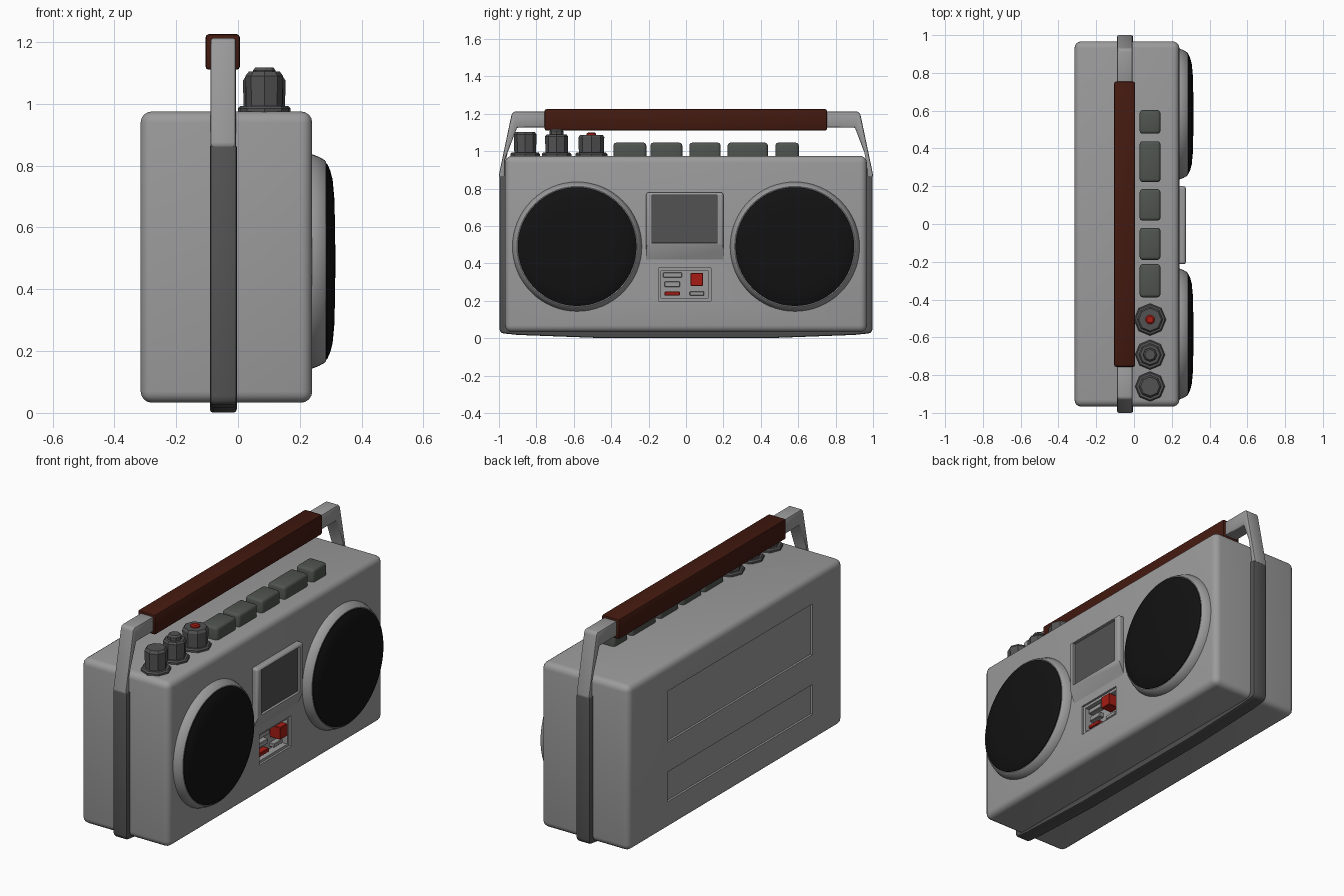
import bpy, bmesh, math
from mathutils import Matrix

if "Cube" in bpy.data.objects:
    bpy.data.objects.remove(bpy.data.objects["Cube"])


def material(name, r, g, b):
    m = bpy.data.materials.new(name)
    m.diffuse_color = (r, g, b, 1)
    m.use_nodes = True
    m.node_tree.nodes["Principled BSDF"].inputs["Base Color"].default_value = m.diffuse_color
    return m


GREY = material("grey", 0.33, 0.33, 0.33)
DARK = material("dark_grey", 0.085, 0.085, 0.085)
KEY = material("key_grey", 0.08, 0.09, 0.08)
BLACK = material("black", 0.006, 0.006, 0.006)
RED = material("red", 0.38, 0.012, 0.007)
BROWN = material("brown", 0.056, 0.01, 0.005)


def finish(name, bm, mat=GREY, bevel=0, seg=2, smooth=True):
    bmesh.ops.recalc_face_normals(bm, faces=bm.faces)
    if bevel:
        edges = [e for e in bm.edges if e.calc_face_angle(0) > math.radians(25)]
        bmesh.ops.bevel(bm, geom=edges, offset=bevel, segments=seg,
                        profile=0.5, affect='EDGES', clamp_overlap=True)
    me = bpy.data.meshes.new(name)
    bm.to_mesh(me)
    bm.free()
    ob = bpy.data.objects.new(name, me)
    bpy.context.collection.objects.link(ob)
    me.materials.append(mat)
    if smooth:
        shade(ob)
    return ob


def shade(ob):
    bpy.ops.object.select_all(action='DESELECT')
    ob.select_set(True)
    bpy.context.view_layer.objects.active = ob
    bpy.ops.object.shade_smooth_by_angle(angle=math.radians(35))


def box(name, x, y, z, mat=GREY, bevel=0, seg=2):
    """Box from (min, max) ranges."""
    bm = bmesh.new()
    bmesh.ops.create_cube(bm, size=1)
    for v in bm.verts:
        v.co = [r[0] + (c + 0.5) * (r[1] - r[0]) for c, r in zip(v.co, (x, y, z))]
    return finish(name, bm, mat, bevel, seg, bevel > 0)


def extrude(name, pts, offset, mat=GREY, bevel=0, seg=2):
    """Extrude a closed 3D outline along an offset."""
    bm = bmesh.new()
    f = bm.faces.new([bm.verts.new(p) for p in pts])
    new = bmesh.ops.extrude_face_region(bm, geom=[f])['geom']
    bmesh.ops.translate(bm, vec=offset, verts=[g for g in new if isinstance(g, bmesh.types.BMVert)])
    return finish(name, bm, mat, bevel, seg)


def lathe(name, profile, n, loc, mat=GREY, along_x=False, smooth=True):
    """Revolve (radius, height) points about z, or about x."""
    bm = bmesh.new()
    rings = [[bm.verts.new((r * math.cos(2 * math.pi * i / n), r * math.sin(2 * math.pi * i / n), h))
              for i in range(n)] for r, h in profile]
    for a, b in zip(rings, rings[1:]):
        for i in range(n):
            bm.faces.new((a[i], a[(i + 1) % n], b[(i + 1) % n], b[i]))
    bm.faces.new(rings[0])
    bm.faces.new(rings[-1])
    if along_x:
        bm.transform(Matrix.Rotation(math.pi / 2, 4, 'Y'))
    bm.transform(Matrix.Translation(loc))
    return finish(name, bm, mat, smooth=smooth)


def carve(ob, *ranges):
    """Cut box-shaped recesses into an object."""
    for r in ranges:
        cutter = box("cutter", *r)
        cutter.hide_render = True
        mod = ob.modifiers.new("recess", 'BOOLEAN')
        mod.operation = 'DIFFERENCE'
        mod.solver = 'EXACT'
        mod.object = cutter
        bpy.context.view_layer.objects.active = ob
        bpy.ops.object.modifier_apply(modifier=mod.name)
        bpy.data.objects.remove(cutter)
    shade(ob)


# Case with two recessed back panels and the stepped control recess
body = box("case", (-0.315, 0.24), (-0.967, 0.967), (0.033, 0.975), bevel=0.036, seg=4)
carve(body,
      ((-0.4, -0.303), (-0.69, 0.615), (0.53, 0.82)),
      ((-0.4, -0.303), (-0.69, 0.615), (0.19, 0.36)),
      ((0.228, 0.3), (-0.148, 0.135), (0.2, 0.375)),
      ((0.185, 0.3), (-0.133, 0.12), (0.215, 0.36)))

# Control switches inside the recess
switches = [(-0.122, -0.022, 0.325, 0.352, 0.215, GREY), (-0.115, -0.033, 0.275, 0.303, 0.215, GREY),
            (-0.115, -0.033, 0.228, 0.25, 0.22, RED), (0.025, 0.091, 0.28, 0.35, 0.25, RED),
            (0.02, 0.097, 0.228, 0.25, 0.215, GREY)]
for i, (y0, y1, z0, z1, x1, mat) in enumerate(switches):
    box(f"switch_{i + 1}", (0.18, x1), (y0, y1), (z0, z1), mat, 0.003, 1)

# Cassette door: hood that slopes back into the case, with a sunken dark window
door = extrude("cassette_door",
               [(0.21, -0.213, 0.385), (0.225, -0.213, 0.385), (0.275, -0.213, 0.505),
                (0.275, -0.213, 0.78), (0.21, -0.213, 0.78)], (0, 0.413, 0))
edges_bm = bmesh.new()
edges_bm.from_mesh(door.data)
rim = [e for e in edges_bm.edges if all(v.co.z > 0.5 for v in e.verts)
       and (min(v.co.x for v in e.verts) > 0.27 or min(v.co.z for v in e.verts) > 0.77)
       and not all(abs(v.co.z - 0.505) < 0.01 for v in e.verts)]
bmesh.ops.bevel(edges_bm, geom=rim, offset=0.014, segments=3, profile=0.5, affect='EDGES')
edges_bm.to_mesh(door.data)
edges_bm.free()
carve(door, ((0.252, 0.3), (-0.183, 0.167), (0.508, 0.766)))
box("cassette_window", (0.245, 0.262), (-0.182, 0.166), (0.509, 0.765), DARK)

# Speakers: flared ring and domed grille
for side, y in (("left", -0.582), ("right", 0.582)):
    lathe(f"{side}_speaker_ring",
          [(0.346, 0.22), (0.346, 0.242), (0.338, 0.262), (0.328, 0.28), (0.322, 0.285), (0.312, 0.283), (0.31, 0.25)],
          64, (0, y, 0.49), GREY, True)
    lathe(f"{side}_speaker_grille",
          [(0.317, 0.26), (0.317, 0.288), (0.295, 0.298), (0.265, 0.306), (0.2, 0.312), (0.1, 0.314), (0.02, 0.315)],
          64, (0, y, 0.49), BLACK, True)

# Piano-key buttons
for i, (y0, y1) in enumerate([(-0.388, -0.212), (-0.19, -0.02), (0.018, 0.185), (0.222, 0.438), (0.478, 0.603)]):
    box(f"key_{i + 1}", (0.03, 0.14), (y0, y1), (0.94, 1.046), KEY, 0.016, 3)

# Octagonal knobs on flanges
knobs = [("volume", -0.86, [(0.079, 0.96), (0.079, 0.985), (0.072, 0.993), (0.058, 0.993), (0.061, 1.09), (0.05, 1.104)]),
         ("tone", -0.692, [(0.079, 0.96), (0.079, 0.985), (0.072, 0.993), (0.06, 0.993), (0.061, 1.08), (0.053, 1.09),
                           (0.037, 1.09), (0.037, 1.108), (0.028, 1.118)]),
         ("tuning", -0.506, [(0.085, 0.96), (0.085, 0.985), (0.078, 0.993), (0.067, 0.993), (0.069, 1.075), (0.06, 1.088)])]
for name, y, profile in knobs:
    lathe(f"{name}_knob", profile, 8, (0.085, y, 0), DARK, smooth=False)
lathe("power_light", [(0.025, 1.08), (0.025, 1.094), (0.017, 1.1)], 12, (0.085, -0.506, 0), RED)

# Dark strap: a U around the ends and the bowed underside
outer = [(0.998, 0.87), (0.998, 0.045), (0.985, 0.027), (0.9, 0.018), (0.45, 0.001)]
inner = [(0.45, 0.05), (0.95, 0.06), (0.95, 0.87)]
outline = (outer + [(-y, z) for y, z in outer[::-1]]
           + [(-y, z) for y, z in inner[::-1]] + inner)
extrude("strap", [(-0.091, y, z) for y, z in outline], (0.087, 0, 0), DARK, 0.01, 2)

# Handle arms, leaning in and turning towards the grip
arm = [(1.0, 0.86), (1.0, 0.875), (0.932, 1.2), (0.92, 1.212), (0.74, 1.212), (0.74, 1.127),
       (0.903, 1.127), (0.968, 0.955), (0.968, 0.86)]
for side, s in (("left", -1), ("right", 1)):
    extrude(f"{side}_handle_arm", [(-0.089, s * y, z) for y, z in arm], (0.082, 0, 0), GREY, 0.008, 2)

# Brown grip
box("handle_grip", (-0.105, 0.006), (-0.756, 0.754), (1.11, 1.225), BROWN, 0.01, 2)
